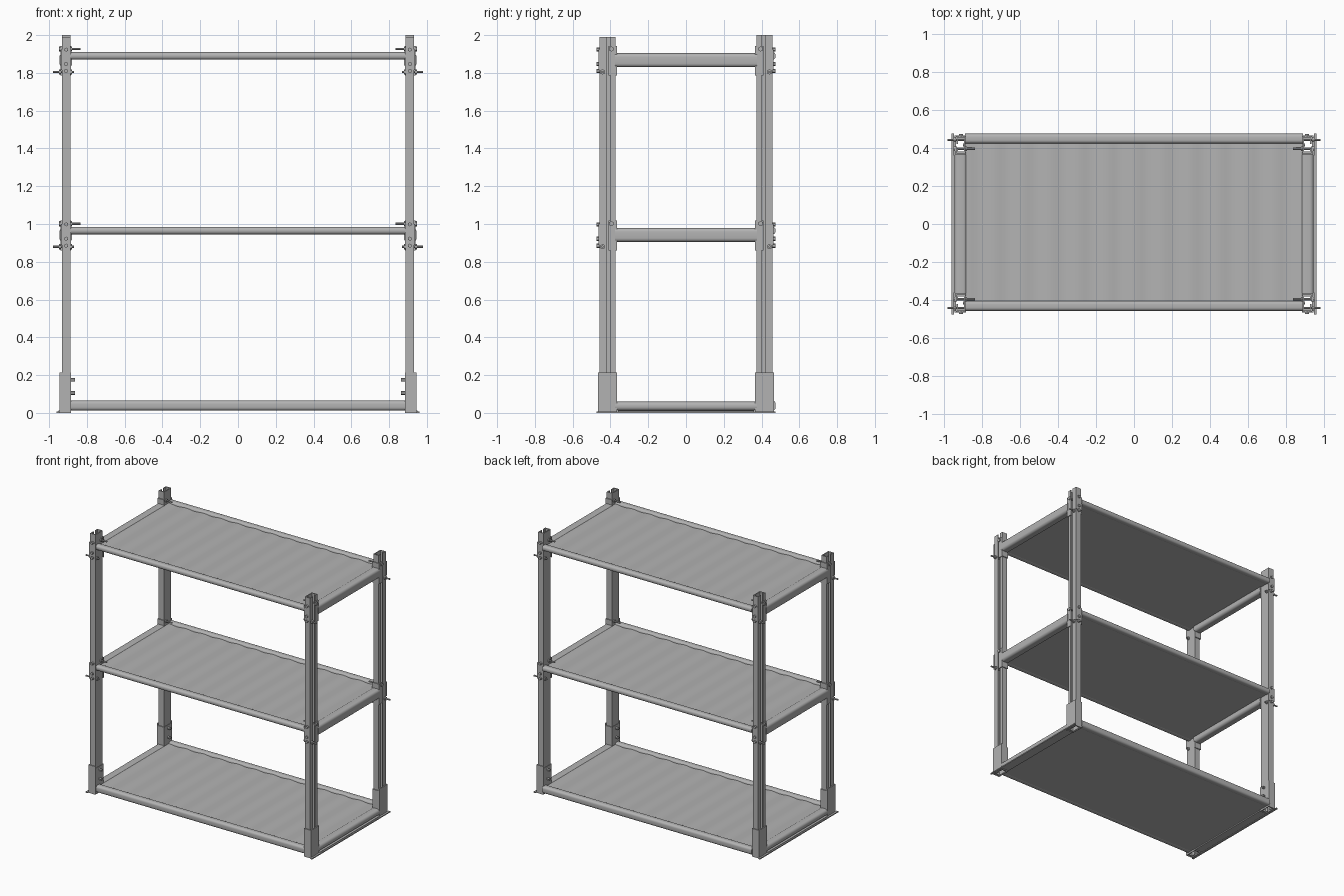
import bpy, bmesh, math
from mathutils import Vector

if "Cube" in bpy.data.objects:
    bpy.data.objects.remove(bpy.data.objects["Cube"], do_unlink=True)

steel = bpy.data.materials.new("grey steel")
steel.use_nodes = True
GREY = (0.45, 0.45, 0.45, 1)
steel.diffuse_color = GREY
steel.node_tree.nodes["Principled BSDF"].inputs["Base Color"].default_value = GREY


def finish(name, bm, smooth=False):
    bmesh.ops.recalc_face_normals(bm, faces=bm.faces)
    mesh = bpy.data.meshes.new(name)
    bm.to_mesh(mesh)
    bm.free()
    mesh.materials.append(steel)
    obj = bpy.data.objects.new(name, mesh)
    bpy.context.collection.objects.link(obj)
    if smooth:
        bpy.ops.object.select_all(action="DESELECT")
        obj.select_set(True)
        bpy.context.view_layer.objects.active = obj
        bpy.ops.object.shade_smooth_by_angle(angle=math.radians(40))
    return obj


def box(name, lo, hi, bevel=0.0, segments=4, axis=None):
    """Box between two corners; optionally round the edges along one axis."""
    lo, hi = Vector(lo), Vector(hi)
    bm = bmesh.new()
    bmesh.ops.create_cube(bm, size=1)
    for v in bm.verts:
        v.co = (lo + hi) / 2 + v.co * (hi - lo)
    if bevel:
        edges = [e for e in bm.edges
                 if abs(e.verts[0].co[axis] - e.verts[1].co[axis]) > 1e-4]
        bmesh.ops.bevel(bm, geom=edges, offset=bevel, segments=segments,
                        profile=0.5, affect="EDGES")
    return finish(name, bm, bevel > 0)


def extrude(name, outline, z0, z1):
    """Closed xy outline raised from z0 to z1."""
    bm = bmesh.new()
    face = bm.faces.new([bm.verts.new((x, y, z0)) for x, y in outline])
    top = bmesh.ops.extrude_face_region(bm, geom=[face])["geom"]
    for v in top:
        if isinstance(v, bmesh.types.BMVert):
            v.co.z = z1
    return finish(name, bm)


def rod(bm, a, b, radius, sides=8):
    a, b = Vector(a), Vector(b)
    turn = (b - a).to_track_quat("Z", "Y").to_matrix().to_4x4()
    turn.translation = (a + b) / 2
    bmesh.ops.create_cone(bm, cap_ends=True, segments=sides, radius1=radius,
                          radius2=radius, depth=(b - a).length, matrix=turn)


PX, PY = 0.91, 0.415      # post centre
SHELVES = (("upper", 1.83, 1.87, 1.91), ("middle", 0.905, 0.945, 0.985),
           ("bottom", 0.012, 0.012, 0.065))


# Corrugated deck: flat underside, gently waved top
def deck(name, bottom, top):
    bm = bmesh.new()
    steps, x0, x1 = 156, -0.885, 0.885
    rows = []
    for i in range(steps + 1):
        x = x0 + (x1 - x0) * i / steps
        t = (i / steps * 12) % 1
        z = top - 0.006 * (0.5 - 0.5 * math.cos(2 * math.pi * t))
        rows.append([bm.verts.new(p) for p in
                     ((x, -0.425, bottom), (x, 0.44, bottom),
                      (x, 0.44, z), (x, -0.425, z))])
    for a, b in zip(rows, rows[1:]):
        for k in range(4):
            n = (k + 1) % 4
            bm.faces.new((a[k], a[n], b[n], b[k]))
    bm.faces.new(rows[0])
    bm.faces.new(rows[-1])
    finish(name, bm, True)


for label, side_low, low, high in SHELVES:
    deck(label + "_deck", low + 0.002, high - 0.012)
    box(label + "_front_beam", (-0.888, -0.457, low), (0.888, -0.405, high), 0.018, 5, 0)
    box(label + "_back_beam", (-0.888, 0.423, low), (0.888, 0.475, high), 0.018, 5, 0)
    for s, side in ((-1, "right"), (1, "left")):
        xs = sorted((s * 0.945, s * 0.878))
        box(f"{label}_{side}_beam", (xs[0], -0.375, side_low),
            (xs[1], 0.375, high - 0.006), 0.02, 5, 1)

# Corner assemblies, mirrored into all four corners
for sx, xn in ((-1, "right"), (1, "left")):
    for sy, yn in ((-1, "front"), (1, "back")):
        tag = f"{yn}_{xn}_"

        def place(pts):
            return [(sx * (PX + x), sy * (PY + y)) for x, y in pts]

        # Lipped channel post, open towards the outside
        extrude(tag + "post", place((
            (-0.023, -0.043), (0.023, -0.043), (0.023, -0.016), (0.016, -0.016),
            (0.016, -0.035), (-0.016, -0.035), (-0.016, 0.035), (0.016, 0.035),
            (0.016, 0.006), (0.023, 0.006), (0.023, 0.043), (-0.023, 0.043))), 0.005,
            2.0 if sy > 0 else 1.99)

        # Foot: angle sleeve around the outer faces
        extrude(tag + "foot", place((
            (-0.026, 0.05), (0.034, 0.05), (0.034, -0.05), (0.026, -0.05),
            (0.026, 0.043), (-0.026, 0.043))), 0.0, 0.215)
        extrude(tag + "foot_lining", place((
            (-0.026, -0.05), (0.026, -0.05), (0.026, -0.043),
            (-0.02, -0.043), (-0.02, 0.043), (-0.026, 0.043))), 0.0, 0.2)

        # Beam brackets and bolts
        bolts = bmesh.new()

        def bolt(x0, x1, y, z):
            rod(bolts, (sx * x0, sy * y, z), (sx * x1, sy * y, z), 0.006)
            for x in (0.885, 0.942):
                rod(bolts, (sx * (x - 0.006), sy * y, z), (sx * (x + 0.006), sy * y, z), 0.014, 6)

        for level, z in (("upper", 1.785), ("middle", 0.86)):
            extrude(f"{tag}{level}_bracket", place((
                (-0.027, -0.05), (0.03, -0.05), (0.03, -0.006), (0.023, -0.006),
                (0.023, -0.043), (-0.027, -0.043))), z, z + 0.158)
            extrude(f"{tag}{level}_end_plate", place((
                (-0.027, 0.043), (0.027, 0.043), (0.027, 0.049), (-0.027, 0.049))),
                z + 0.03, z + 0.14)
            bolt(0.835, 0.945, 0.395, z + 0.142)
            bolt(0.868, 0.98, 0.442, z + 0.02)
            for dz in (0.025, 0.062, 0.138):
                rod(bolts, (sx * PX, sy * 0.455, z + dz),
                    (sx * PX, sy * 0.474, z + dz), 0.011, 6)
        for z in (0.105, 0.175):
            rod(bolts, (sx * 0.862, sy * PY, z), (sx * 0.9, sy * PY, z), 0.01, 6)
        finish(tag + "bolts", bolts)

    # Thin floor flange along each end
    xs = sorted((sx * 0.946, sx * 0.96))
    box(xn + "_floor_flange", (xs[0], -0.475, 0), (xs[1], 0.475, 0.008))
    xs = sorted((sx * 0.885, sx * 0.95))
    box(xn + "_floor_strip", (xs[0], -0.36, 0.004), (xs[1], 0.36, 0.012))
